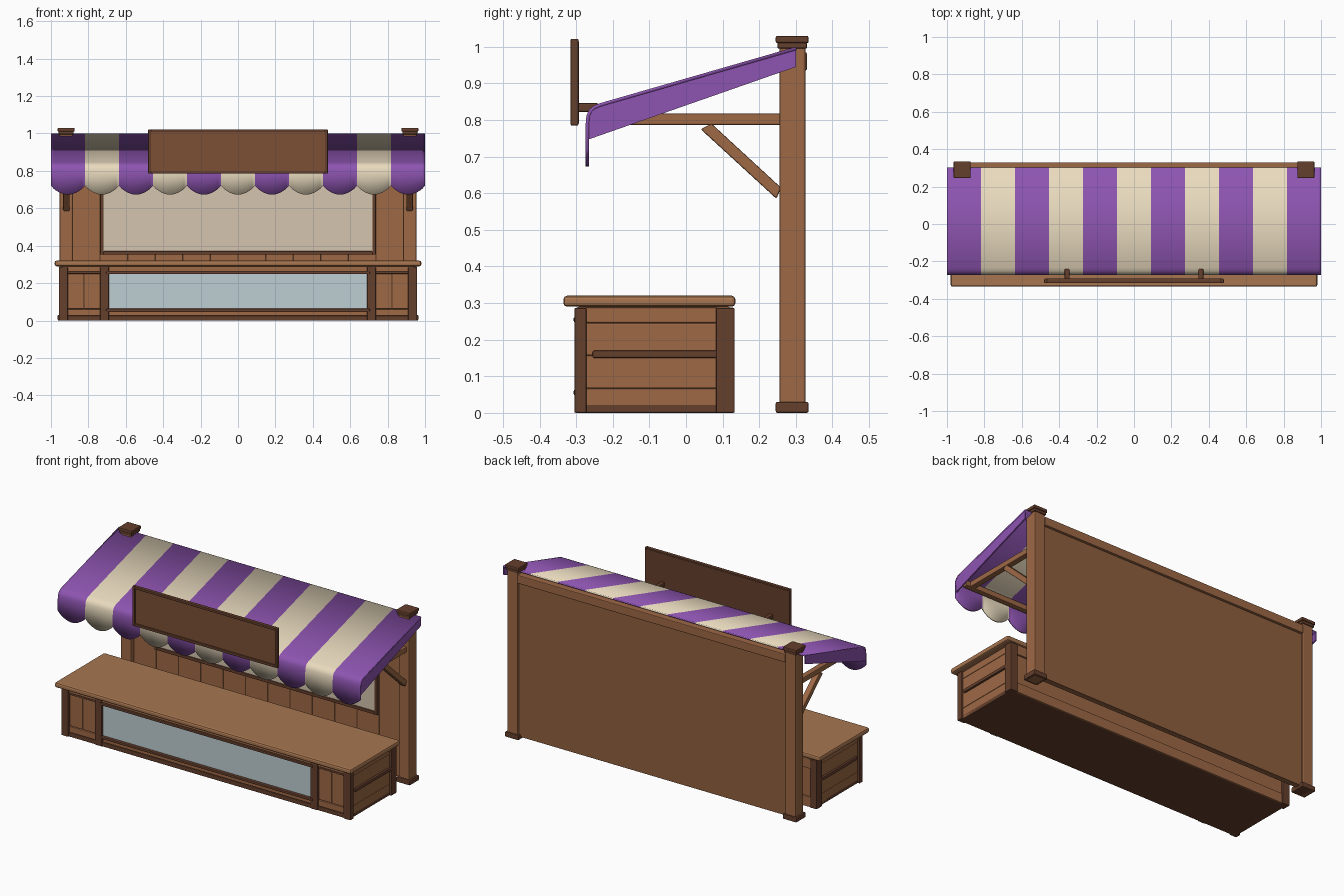
import bpy, bmesh, math

if "Cube" in bpy.data.objects:
    bpy.data.objects.remove(bpy.data.objects["Cube"])


def material(name, r, g, b):
    m = bpy.data.materials.new(name)
    m.diffuse_color = (r, g, b, 1)
    m.use_nodes = True
    m.node_tree.nodes["Principled BSDF"].inputs["Base Color"].default_value = m.diffuse_color
    return m


WOOD = material("wood", 0.34, 0.14, 0.06)
LIGHT = material("light_wood", 0.39, 0.18, 0.08)
WALL = material("wall_wood", 0.28, 0.115, 0.05)
DARK = material("dark_wood", 0.13, 0.05, 0.026)
SIGN = material("sign_wood", 0.2, 0.08, 0.035)
PURPLE = material("purple_cloth", 0.27, 0.09, 0.44)
CREAM = material("cream_cloth", 0.82, 0.71, 0.52)
PAPER = material("cream_board", 0.66, 0.56, 0.43)
GLASS = material("glass", 0.52, 0.62, 0.65)


def finish(name, bm, mats, bevel=0.0):
    bmesh.ops.recalc_face_normals(bm, faces=bm.faces)
    me = bpy.data.meshes.new(name)
    bm.to_mesh(me)
    bm.free()
    ob = bpy.data.objects.new(name, me)
    bpy.context.collection.objects.link(ob)
    for m in mats:
        me.materials.append(m)
    if bevel:
        mod = ob.modifiers.new("bevel", "BEVEL")
        mod.width = bevel
        mod.segments = 2
    return ob


def box(name, x, y, z, mat, bevel=0.004):
    """Box from (min, max) pairs."""
    bm = bmesh.new()
    bmesh.ops.create_cube(bm, size=1)
    for v in bm.verts:
        for i, r in enumerate((x, y, z)):
            v.co[i] = r[1] if v.co[i] > 0 else r[0]
    return finish(name, bm, [mat], bevel)


def pair(name, x, y, z, mat, bevel=0.004):
    """Box and its mirror image across x = 0."""
    box(name + "_right", x, y, z, mat, bevel)
    box(name + "_left", (-x[1], -x[0]), y, z, mat, bevel)


def prism(name, pts, x0, x1, mat, bevel=0.0):
    """Side profile (y, z) extruded along x."""
    bm = bmesh.new()
    f = bm.faces.new([bm.verts.new((x0, y, z)) for y, z in pts])
    r = bmesh.ops.extrude_face_region(bm, geom=[f])
    for v in r["geom"]:
        if isinstance(v, bmesh.types.BMVert):
            v.co.x = x1
    return finish(name, bm, [mat], bevel)


def frame(name, x, z, w, y, mat, bevel=0.003):
    """Four-sided rectangular frame, symmetric about x = 0."""
    pair(name + "_stile", (x - w, x), y, z, mat, bevel)
    box(name + "_bottom", (-x + w, x - w), y, (z[0], z[0] + w), mat, bevel)
    box(name + "_top", (-x + w, x - w), y, (z[1] - w, z[1]), mat, bevel)


# Counter body and top
box("counter_plinth", (-0.945, 0.945), (-0.29, 0.125), (0, 0.025), DARK)
box("counter_body", (-0.93, 0.93), (-0.28, 0.12), (0.02, 0.29), WOOD)
box("counter_top", (-0.98, 0.98), (-0.335, 0.135), (0.29, 0.32), LIGHT, 0.01)
box("counter_top_rail", (-0.94, 0.94), (-0.298, -0.27), (0.262, 0.29), WOOD)
box("counter_bottom_rail", (-0.94, 0.94), (-0.298, -0.27), (0.0, 0.025), DARK)

# Counter corner posts and inner stiles
pair("counter_front_post", (0.91, 0.957), (-0.305, -0.272), (0, 0.287), DARK)
pair("counter_back_post", (0.91, 0.957), (0.082, 0.133), (0, 0.287), DARK)
pair("counter_stile", (0.69, 0.737), (-0.302, -0.27), (0, 0.287), DARK)

# Boards beside the window
for i in range(2):
    a = 0.737 + i * 0.0865
    pair(f"front_board_{i}", (a, a + 0.0865), (-0.291, -0.27), (0.062, 0.25), WOOD)
pair("front_board_lower_trim", (0.737, 0.91), (-0.295, -0.27), (0.025, 0.06), WOOD)
pair("front_board_upper_trim", (0.737, 0.91), (-0.295, -0.27), (0.25, 0.263), DARK)

# Glass window with rails
box("counter_glass", (-0.69, 0.69), (-0.29, -0.275), (0.06, 0.25), GLASS, 0)
box("window_lower_rail", (-0.705, 0.705), (-0.307, -0.272), (0.048, 0.063), DARK)
box("window_upper_rail", (-0.705, 0.705), (-0.307, -0.272), (0.248, 0.262), DARK)
box("window_lower_panel", (-0.69, 0.69), (-0.294, -0.272), (0.025, 0.05), WOOD)

# Counter side planks and bars
for i, (a, b) in enumerate(((0.005, 0.067), (0.067, 0.157), (0.157, 0.246), (0.246, 0.288))):
    pair(f"side_plank_{i}", (0.92, 0.945), (-0.275, 0.085), (a, b), WOOD)
pair("side_bar", (0.94, 0.957), (-0.255, 0.085), (0.15, 0.17), DARK)

# Counter back panel rails
box("counter_back_low_rail", (-0.91, 0.91), (0.11, 0.13), (0, 0.06), WOOD)
box("counter_back_high_rail", (-0.91, 0.91), (0.11, 0.13), (0.23, 0.288), WOOD)

# Rear posts with feet and caps
pair("rear_post", (0.884, 0.954), (0.255, 0.326), (0, 1.01), WOOD, 0.005)
pair("post_foot", (0.874, 0.964), (0.245, 0.335), (0, 0.03), DARK, 0.005)
pair("post_neck", (0.879, 0.959), (0.25, 0.331), (0.995, 1.013), DARK)
pair("post_cap", (0.874, 0.964), (0.245, 0.335), (1.01, 1.03), DARK, 0.005)

# Rear wall: back sheet, front planks, rails
box("rear_wall", (-0.89, 0.89), (0.292, 0.315), (0.015, 0.96), WALL, 0)
n = 12
w = 1.77 / n
for i in range(n):
    x = -0.885 + i * w
    box(f"wall_plank_{i}", (x, x + w), (0.28, 0.294), (0.015, 0.95), WOOD, 0.003)
box("wall_top_rail", (-0.885, 0.885), (0.285, 0.33), (0.935, 0.985), WOOD)

# Framed display board on the wall
box("display_board", (-0.725, 0.725), (0.27, 0.282), (0.365, 0.88), PAPER, 0)
frame("display_frame", 0.737, (0.353, 0.892), 0.018, (0.262, 0.283), DARK)

# Awning supports
pair("awning_arm", (0.9, 0.935), (-0.25, 0.26), (0.786, 0.818), WOOD)
box("awning_front_bar", (-0.96, 0.96), (-0.257, -0.225), (0.787, 0.819), WOOD)
brace = [(0.04, 0.775), (0.07, 0.79), (0.26, 0.615), (0.247, 0.585)]
prism("brace_right", brace, 0.9, 0.935, WOOD, 0.004)
prism("brace_left", brace, -0.935, -0.9, WOOD, 0.004)

# Striped awning with scalloped valance
profile = [(0.30, 1.0), (-0.235, 0.846), (-0.252, 0.839), (-0.265, 0.828),
           (-0.272, 0.812), (-0.274, 0.79), (-0.274, 0.72)]
stripes, cols = 11, 12
sw = 2 / stripes
bm = bmesh.new()
for s in range(stripes):
    grid = []
    for c in range(cols + 1):
        u = c / cols
        drop = 0.047 * math.sin(math.pi * u) ** 0.8 if 0 < c < cols else 0
        grid.append([bm.verts.new((-1 + (s + u) * sw, y, z - (drop if k == len(profile) - 1 else 0)))
                     for k, (y, z) in enumerate(profile)])
    for a, b in zip(grid, grid[1:]):
        for k in range(len(profile) - 1):
            f = bm.faces.new((a[k], a[k + 1], b[k + 1], b[k]))
            f.material_index = s % 2
bmesh.ops.remove_doubles(bm, verts=bm.verts, dist=0.0005)
awning = finish("awning", bm, [PURPLE, CREAM])
if awning.data.polygons[0].normal.z < 0:
    awning.data.flip_normals()
sol = awning.modifiers.new("thickness", "SOLIDIFY")
sol.thickness = 0.009
sol.offset = -1
bpy.context.view_layer.objects.active = awning
awning.select_set(True)
bpy.ops.object.shade_smooth_by_angle(angle=math.radians(35))

# Awning side cheeks
cheek = [(0.30, 0.998), (-0.235, 0.844), (-0.262, 0.826), (-0.272, 0.80), (-0.272, 0.745), (0.30, 0.945)]
prism("awning_cheek_right", cheek, 0.992, 1.0, PURPLE)
prism("awning_cheek_left", cheek, -1.0, -0.992, PURPLE)

# Blank sign board with frame and brackets
box("sign_board", (-0.475, 0.475), (-0.306, -0.294), (0.79, 1.015), SIGN, 0)
box("sign_back", (-0.475, 0.475), (-0.298, -0.292), (0.79, 1.015), DARK, 0)
frame("sign_frame", 0.48, (0.785, 1.022), 0.015, (-0.315, -0.294), DARK)
pair("sign_bracket", (0.345, 0.371), (-0.297, -0.24), (0.822, 0.846), DARK)
